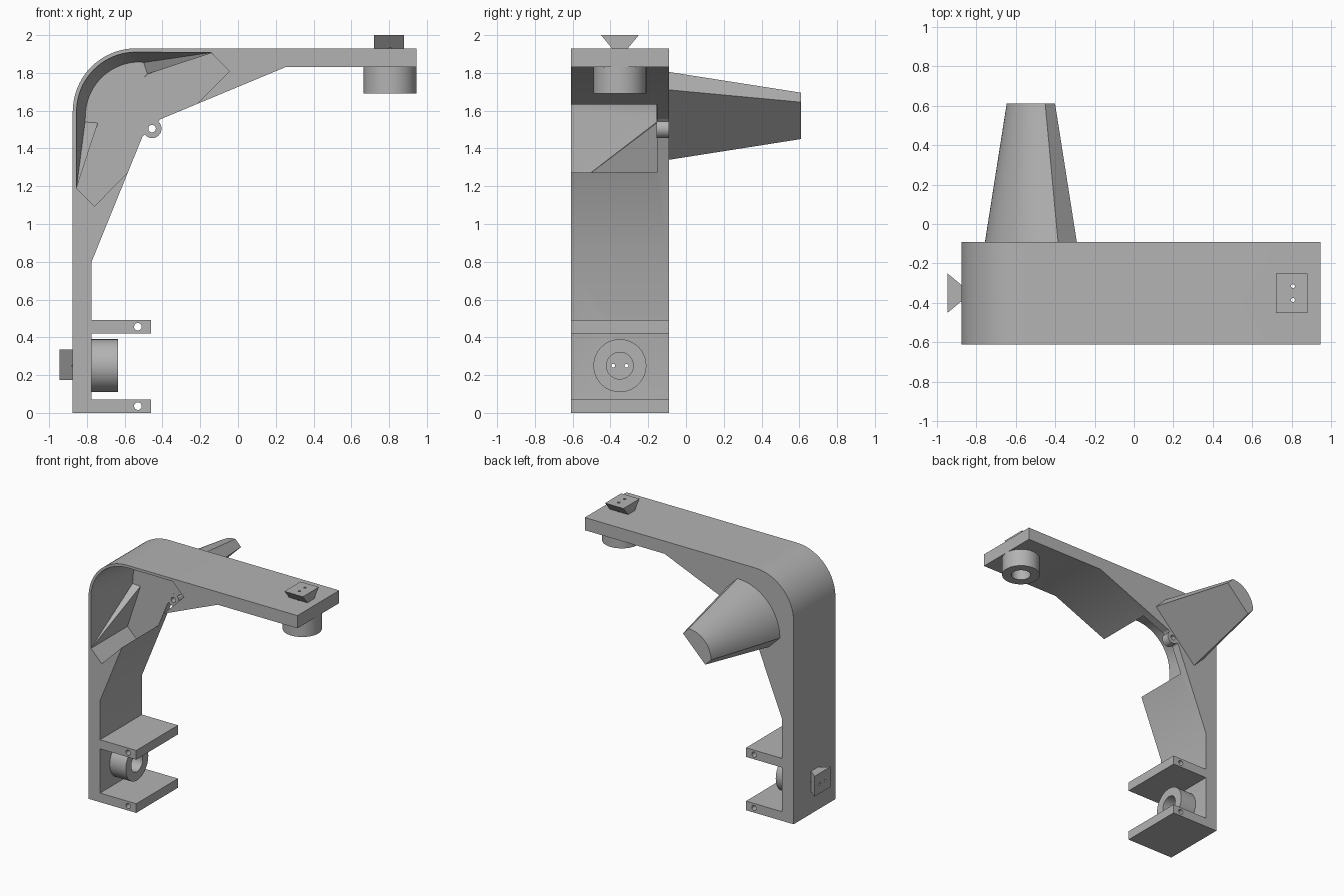
import bpy, bmesh, math
from mathutils import Vector

if "Cube" in bpy.data.objects:
    bpy.data.objects.remove(bpy.data.objects["Cube"])

grey = bpy.data.materials.new("light grey")
grey.diffuse_color = (0.45, 0.45, 0.45, 1)
grey.use_nodes = True
grey.node_tree.nodes["Principled BSDF"].inputs["Base Color"].default_value = grey.diffuse_color
Y0, Y1, POCKET = -0.61, -0.09, -0.155     # arm front, arm back, pocket floor


def finish(name, bm):
    bmesh.ops.recalc_face_normals(bm, faces=bm.faces)
    me = bpy.data.meshes.new(name)
    bm.to_mesh(me)
    bm.free()
    ob = bpy.data.objects.new(name, me)
    me.materials.append(grey)
    bpy.context.collection.objects.link(ob)
    return ob


def loft(name, a, b):
    """Closed solid between two matching rings of 3D points."""
    bm = bmesh.new()
    ra, rb = ([bm.verts.new(p) for p in r] for r in (a, b))
    n = len(a)
    for i in range(n):
        j = (i + 1) % n
        bm.faces.new((ra[i], ra[j], rb[j], rb[i]))
    bm.faces.new(ra[::-1])
    bm.faces.new(rb)
    return finish(name, bm)


def at_y(pts, y):
    return [(x, y, z) for x, z in pts]


def prism(name, pts, y0, y1):
    return loft(name, at_y(pts, y0), at_y(pts, y1))


def cylinder(name, start, end, r, n=48):
    a, b = Vector(start), Vector(end)
    q = (b - a).to_track_quat('Z', 'Y')
    ring = [q @ Vector((r * math.cos(t), r * math.sin(t), 0))
            for t in (2 * math.pi * i / n for i in range(n))]
    return loft(name, [a + p for p in ring], [b + p for p in ring])


def arc(cx, cz, r, n=20):
    """Quarter arc from the left point up to the top point."""
    return [(cx - r * math.cos(t), cz + r * math.sin(t))
            for t in (math.pi / 2 * i / n for i in range(n + 1))]


def boolean(ob, tool, op='DIFFERENCE'):
    m = ob.modifiers.new(op.lower(), 'BOOLEAN')
    m.operation, m.solver, m.object = op, 'EXACT', tool
    bpy.context.view_layer.update()
    deps = bpy.context.evaluated_depsgraph_get()
    me = bpy.data.meshes.new_from_object(ob.evaluated_get(deps))
    ob.modifiers.clear()
    ob.data = me
    bpy.data.objects.remove(tool)


# Bent arm with its corner gusset
arm = prism("bent_arm", [(-0.875, 0)] + arc(-0.54, 1.595, 0.335) + [
    (0.945, 1.93), (0.945, 1.83), (0.25, 1.83), (-0.41, 1.555),
    (-0.455, 1.505), (-0.505, 1.465), (-0.775, 0.80), (-0.775, 0)], Y0, Y1)

# Pocket in the corner: tapered arched part, then straight slanted slot
front = [(-0.845, 1.18)] + [(-0.855, 1.19)] + arc(-0.54, 1.595, 0.315) \
    + [(-0.14, 1.908), (-0.13, 1.898)]
back = [(-0.74, 1.535)] + [(-0.81, 1.54)] + arc(-0.52, 1.57, 0.288) \
    + [(-0.5, 1.855), (-0.48, 1.795)]
boolean(arm, loft("arch_cutter", at_y(front, Y0 - 0.0005), at_y(back, POCKET)))
boolean(arm, prism("slot_cutter", [
    (-0.76, 1.095), (-0.045, 1.81), (-0.14, 1.905), (-0.48, 1.793),
    (-0.742, 1.535), (-0.855, 1.19)], Y0 - 0.01, POCKET + 0.0003))

# Wire holes through the arm behind each socket
for dy in (-0.035, 0.035):
    y = -0.35 + dy
    boolean(arm, cylinder("hole_cutter", (0.805, y, 1.7), (0.805, y, 2.1), 0.01, 16))
    boolean(arm, cylinder("hole_cutter", (-1.1, y, 0.25), (-0.7, y, 0.25), 0.01, 16))

# Pivot boss on the gusset
boss = cylinder("pivot_boss", (-0.455, POCKET, 1.505), (-0.455, Y1, 1.505), 0.05)
boolean(arm, boss, 'UNION')
boolean(arm, cylinder("hole_cutter", (-0.455, -0.3, 1.505), (-0.455, 0.0, 1.505), 0.02, 24))

# Two clamp plates with cross holes
for name, z0 in (("lower_clamp_plate", 0.0), ("upper_clamp_plate", 0.42)):
    plate = prism(name, [(-0.776, z0), (-0.46, z0), (-0.46, z0 + 0.072),
                         (-0.776, z0 + 0.072)], Y0, Y1)
    boolean(plate, cylinder("hole_cutter", (-0.53, -0.8, z0 + 0.036),
                            (-0.53, 0.1, z0 + 0.036), 0.02, 24))

# Round sockets, each with a bore
for name, a, b in (("lower_socket", (-0.775, -0.35, 0.25), (-0.635, -0.35, 0.25)),
                   ("upper_socket", (0.805, -0.35, 1.83), (0.805, -0.35, 1.69))):
    a, b = Vector(a), Vector(b)
    sock = cylinder(name, a, b, 0.14, 64)
    boolean(sock, cylinder("bore_cutter", a - (b - a), b + (b - a), 0.071))


# Dovetail plugs: narrow at the arm, wide outside
def dovetail(name, place, holes):
    rings = [[place(u, -0.35 + v * w, d) for u, v in
              ((-0.08, -1), (0.08, -1), (0.08, 1), (-0.08, 1))]
             for w, d in ((0.042, 0.0), (0.1, 0.07))]
    plug = loft(name, *rings)
    for y in (-0.385, -0.315):
        boolean(plug, cylinder("hole_cutter", place(holes, y, -0.1),
                               place(holes, y, 0.2), 0.01, 16))


dovetail("top_plug", lambda u, y, d: (0.8 + u, y, 1.93 + d), 0.005)
dovetail("side_plug", lambda u, y, d: (-0.875 - d, y, 0.255 + u), -0.005)

# Tapered rear shade: arched section with a flat slanted underside
wide = [(-0.66, 1.34)] + arc(-0.385, 1.435, 0.37) + [(-0.29, 1.71)]
k = 0.245 / 0.465
narrow = [(-0.5225 + (x + 0.5225) * k, 1.5725 + (z - 1.5725) * k) for x, z in wide]
loft("rear_shade", at_y(wide, Y1), at_y(narrow, 0.61))

# Smooth the round surfaces, keep the edges crisp
for ob in bpy.data.objects:
    ob.select_set(True)
    bpy.context.view_layer.objects.active = ob
bpy.ops.object.shade_smooth_by_angle(angle=math.radians(25))
